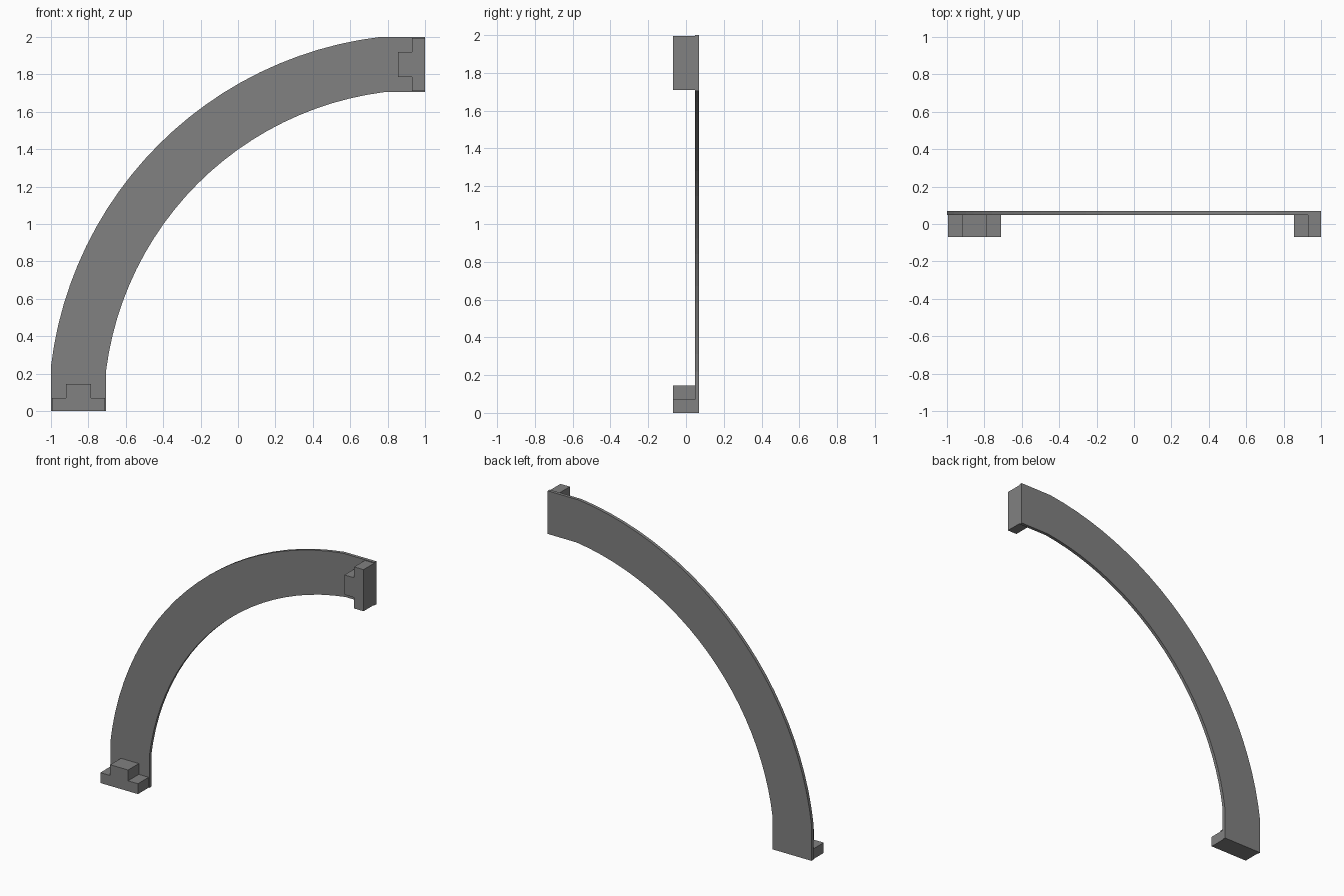
import bpy, bmesh, math

if "Cube" in bpy.data.objects:
    bpy.data.objects.remove(bpy.data.objects["Cube"])

grey = bpy.data.materials.new("mid_grey")
grey.diffuse_color = (0.22, 0.22, 0.22, 1)
grey.use_nodes = True
grey.node_tree.nodes["Principled BSDF"].inputs["Base Color"].default_value = grey.diffuse_color

FRONT, PLATE, BACK = -0.069, 0.047, 0.069


def extrude(name, outline, y0, y1):
    """Solid from an x-z outline, pushed along y."""
    bm = bmesh.new()
    face = bm.faces.new([bm.verts.new((x, y0, z)) for x, z in outline])
    new = bmesh.ops.extrude_face_region(bm, geom=[face])["geom"]
    bmesh.ops.translate(bm, vec=(0, y1 - y0, 0),
                        verts=[v for v in new if isinstance(v, bmesh.types.BMVert)])
    bmesh.ops.recalc_face_normals(bm, faces=bm.faces)
    mesh = bpy.data.meshes.new(name)
    bm.to_mesh(mesh)
    bm.free()
    mesh.materials.append(grey)
    obj = bpy.data.objects.new(name, mesh)
    bpy.context.collection.objects.link(obj)
    return obj


def arc(radius, reach, steps=24):
    """Arc about (1, 0) whose ends lie `reach` away from the centre lines."""
    a = math.asin(math.sqrt(radius ** 2 - reach ** 2) / radius)
    angles = [a + (math.pi / 2 - 2 * a) * i / steps for i in range(steps + 1)]
    return [(1 - radius * math.cos(t), radius * math.sin(t)) for t in angles]


# Curved plate with short straight ends
outer = arc(2.0144, 2.0)
inner = arc(1.719, 1.705)
extrude("curved_plate",
        [(-1, 0)] + outer + [(1, 2), (1, 1.705)] + inner[::-1] + [(-0.705, 0)],
        PLATE, BACK)

# Stepped lug at the bottom end, and the same lug turned onto the top end
lug = [(-0.995, 0), (-0.71, 0), (-0.71, 0.071), (-0.785, 0.071),
       (-0.785, 0.145), (-0.92, 0.145), (-0.92, 0.071), (-0.995, 0.071)]
extrude("bottom_lug", lug, FRONT, PLATE)
extrude("top_lug", [(1 - z, 1 - x) for x, z in lug], FRONT, PLATE)
